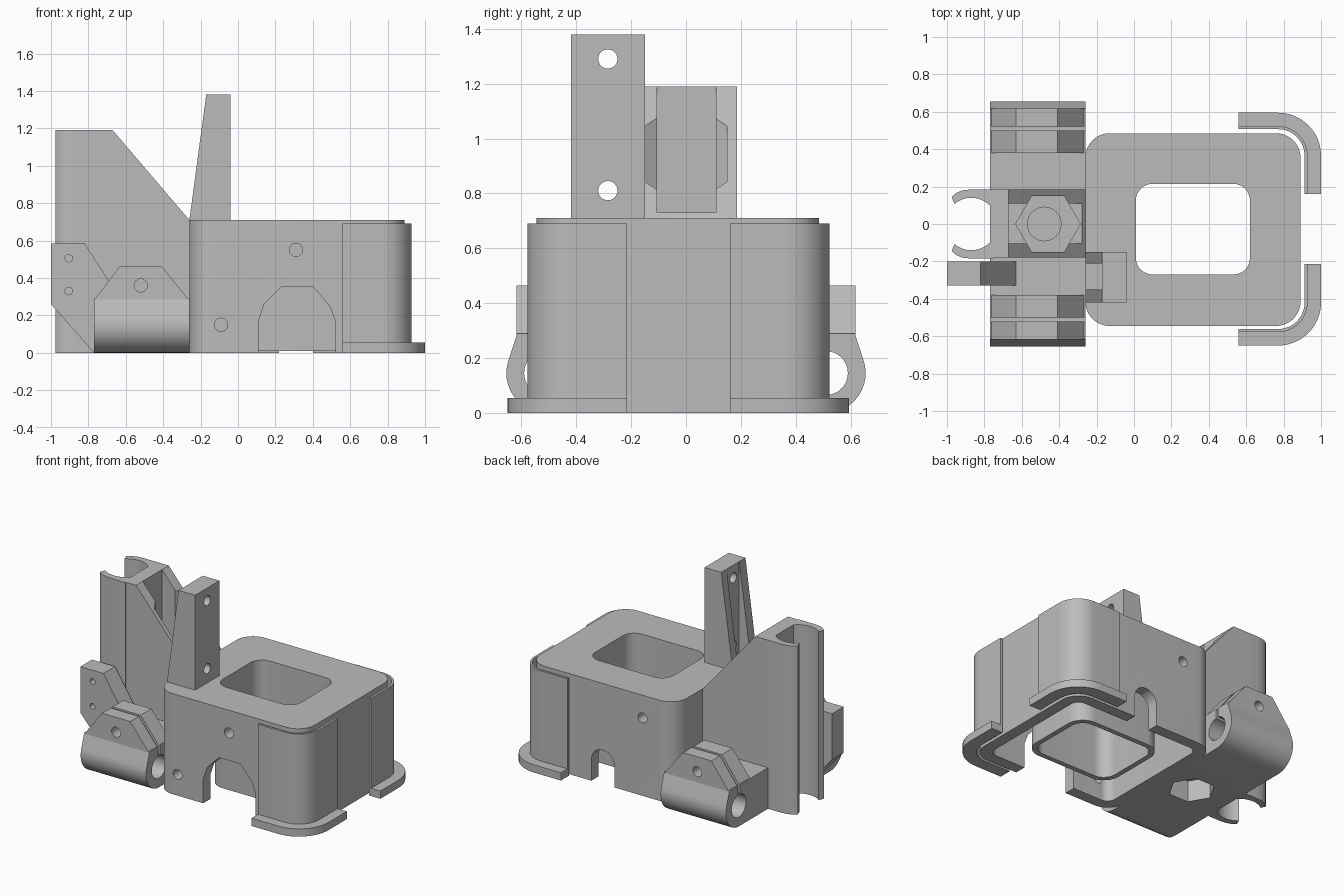
import bpy, bmesh, math
from mathutils import Vector

if "Cube" in bpy.data.objects:
    bpy.data.objects.remove(bpy.data.objects["Cube"], do_unlink=True)

GRAY = (0.5, 0.5, 0.5, 1.0)
mat = bpy.data.materials.new("plain_gray")
mat.use_nodes = True
mat.diffuse_color = GRAY
mat.node_tree.nodes["Principled BSDF"].inputs["Base Color"].default_value = GRAY


def prism(name, pts, axis, lo, hi):
    """Extrude a 2D outline along an axis (outline uses the other two axes in order)."""
    place = {"x": lambda p, t: (t, p[0], p[1]),
             "y": lambda p, t: (p[0], t, p[1]),
             "z": lambda p, t: (p[0], p[1], t)}[axis]
    bm = bmesh.new()
    base = bm.faces.new([bm.verts.new(place(p, lo)) for p in pts])
    ext = bmesh.ops.extrude_face_region(bm, geom=[base])
    shift = Vector(place((0, 0), hi - lo))
    bmesh.ops.translate(bm, vec=shift, verts=[g for g in ext["geom"] if isinstance(g, bmesh.types.BMVert)])
    bmesh.ops.recalc_face_normals(bm, faces=bm.faces)
    me = bpy.data.meshes.new(name)
    bm.to_mesh(me)
    bm.free()
    me.materials.append(mat)
    ob = bpy.data.objects.new(name, me)
    bpy.context.collection.objects.link(ob)
    return ob


def rect(x0, x1, y0, y1):
    return [(x0, y0), (x1, y0), (x1, y1), (x0, y1)]


def arc(cx, cy, r, a0, a1, n=12):
    angles = [math.radians(a0 + (a1 - a0) * i / n) for i in range(n + 1)]
    return [(cx + r * math.cos(a), cy + r * math.sin(a)) for a in angles]


def circle(cx, cy, r, n=32):
    return arc(cx, cy, r, 0, 360, n)[:-1]


def round_rect(x0, x1, y0, y1, r):
    return (arc(x1 - r, y1 - r, r, 0, 90) + arc(x0 + r, y1 - r, r, 90, 180)
            + arc(x0 + r, y0 + r, r, 180, 270) + arc(x1 - r, y0 + r, r, 270, 360))


def cut(ob, *shape):
    """Subtract one prism from an object."""
    tool = prism("cutter", *shape)
    tool.hide_render = True
    mod = ob.modifiers.new("cut", "BOOLEAN")
    mod.operation, mod.solver, mod.object = "DIFFERENCE", "EXACT", tool
    bpy.context.view_layer.update()
    me = bpy.data.meshes.new_from_object(ob.evaluated_get(bpy.context.evaluated_depsgraph_get()))
    ob.modifiers.clear()
    ob.data = me
    bpy.data.objects.remove(tool, do_unlink=True)


# Housing: open-bottomed rounded box with wall openings
housing = prism("housing", round_rect(-0.26, 0.89, -0.545, 0.485, 0.13), "z", 0, 0.71)
cut(housing, round_rect(-0.18, 0.81, -0.465, 0.405, 0.06), "z", -0.1, 0.63)
cut(housing, round_rect(0.01, 0.62, -0.27, 0.215, 0.09), "z", 0.5, 0.8)
arch = [(0.11, -0.1), (0.52, -0.1), (0.52, 0.17), (0.49, 0.25), (0.40, 0.355),
        (0.235, 0.355), (0.14, 0.26), (0.11, 0.17)]
cut(housing, arch, "y", -0.6, -0.44)
cut(housing, [(0.22, -0.1), (0.40, -0.1)] + arc(0.31, 0.15, 0.09, 0, 180), "y", 0.38, 0.55)
for hx, hz in ((0.31, 0.55), (-0.09, 0.15)):
    cut(housing, circle(hx, hz, 0.035), "y", -0.6, -0.44)
cut(housing, circle(0, 0.55, 0.035), "y", 0.38, 0.55)

# Inner duct hanging below the top opening
duct = prism("inner_duct", round_rect(-0.025, 0.655, -0.305, 0.25, 0.12), "z", 0.01, 0.66)
cut(duct, round_rect(0.01, 0.62, -0.27, 0.215, 0.09), "z", -0.1, 0.8)

# Corner guards with foot flanges


def guard_outline(side, cy, end, r_in, r_out):
    pts = ([(0.56, -r_out)] + arc(0.77, 0, r_out, -90, 0) + [(0.77 + r_out, end)]
           + [(0.77 + r_in, end)] + arc(0.77, 0, r_in, 0, -90) + [(0.56, -r_in)])
    return [(x, cy - side * y) for x, y in pts]


for label, side, cy in (("front", -1, -0.42), ("back", 1, 0.365)):
    prism(label + "_guard_wall", guard_outline(side, cy, 0.205, 0.142, 0.158), "z", 0.0, 0.69)
    prism(label + "_guard_flange", guard_outline(side, cy, 0.205, 0.142, 0.23), "z", 0, 0.055)

# Base block with round bearing ends
half = [(0.51, 0.0)] + arc(0.51, 0.145, 0.145, -90, 20) + [(0.615, 0.29)]
block = prism("base_block", half + [(-y, z) for y, z in reversed(half)], "x", -0.77, -0.26)
HEX = circle(-0.48, 0, 0.15, 6)
cut(block, HEX, "z", -0.1, 0.15)

# Clamp lugs, bores and slits
for label, s in (("front", -1), ("back", 1)):
    trapezoid = [(-0.77, 0.28), (-0.26, 0.28), (-0.41, 0.465), (-0.63, 0.465)]
    lug = prism(label + "_clamp_lug", trapezoid, "y", *sorted((s * 0.38, s * 0.617)))
    slit = rect(*sorted((s * 0.5, s * 0.52)), 0.15, 0.6)
    cut(lug, slit, "x", -0.9, -0.1)
    cut(lug, circle(-0.52, 0.36, 0.035), "y", *sorted((s * 0.3, s * 0.7)))
    cut(block, circle(s * 0.51, 0.145, 0.08), "x", -0.9, -0.1)
    cut(block, slit, "x", -0.9, -0.1)

# Tower with sloped gussets, open channel and bolt seat
side_profile = [(-0.77, 0), (-0.26, 0), (-0.26, 0.71), (-0.67, 1.19), (-0.77, 1.19)]
tower = prism("tower", side_profile, "y", -0.18, 0.185)
cut(tower, rect(-0.67, -0.1, -0.105, 0.11), "z", 0.73, 1.3)
cut(tower, circle(-0.46, 0, 0.144 * 1.2, 6), "z", 0.715, 1.3)
cut(tower, circle(-0.48, 0, 0.09), "z", 0.2, 0.9)
cut(tower, HEX, "z", -0.1, 0.15)

# Snap clip arms along the tower back
for label, s in (("left", 1), ("right", -1)):
    arm = arc(-0.87, 0, 0.14, 40, 130) + [(-0.975, 0.145), (-0.95, 0.167), (-0.915, 0.18),
                                          (-0.87, 0.185), (-0.75, 0.185), (-0.75, 0.09)]
    prism(label + "_clip_arm", [(x, s * y) for x, y in arm], "z", 0, 1.19)

# Side bracket with two small holes
bracket = prism("side_bracket", [(-1, 0.26), (-0.77, 0), (-0.63, 0.0), (-0.63, 0.29), (-0.82, 0.585),
                                 (-1, 0.585)], "y", -0.33, -0.2)
for hz in (0.33, 0.505):
    cut(bracket, circle(-0.905, hz, 0.02, 16), "y", -0.5, -0.1)

# Upright post with rear channel and two holes
post = prism("upright_post", [(-0.26, 0.7), (-0.04, 0.7), (-0.04, 1.38), (-0.17, 1.38), (-0.26, 0.71)],
             "y", -0.42, -0.15)
cut(post, rect(-0.35, -0.21, 0.71, 1.5), "x", -0.4, -0.17)
for hz in (0.81, 1.29):
    cut(post, circle(-0.285, hz, 0.035), "x", -0.4, 0.1)

# Smooth the curved walls, keep edges sharp
bpy.ops.object.select_all(action="DESELECT")
for ob in bpy.context.collection.objects:
    if ob.type == "MESH" and ob.data.materials and ob.data.materials[0] == mat:
        ob.select_set(True)
        bpy.context.view_layer.objects.active = ob
bpy.ops.object.shade_smooth_by_angle(angle=math.radians(25))
